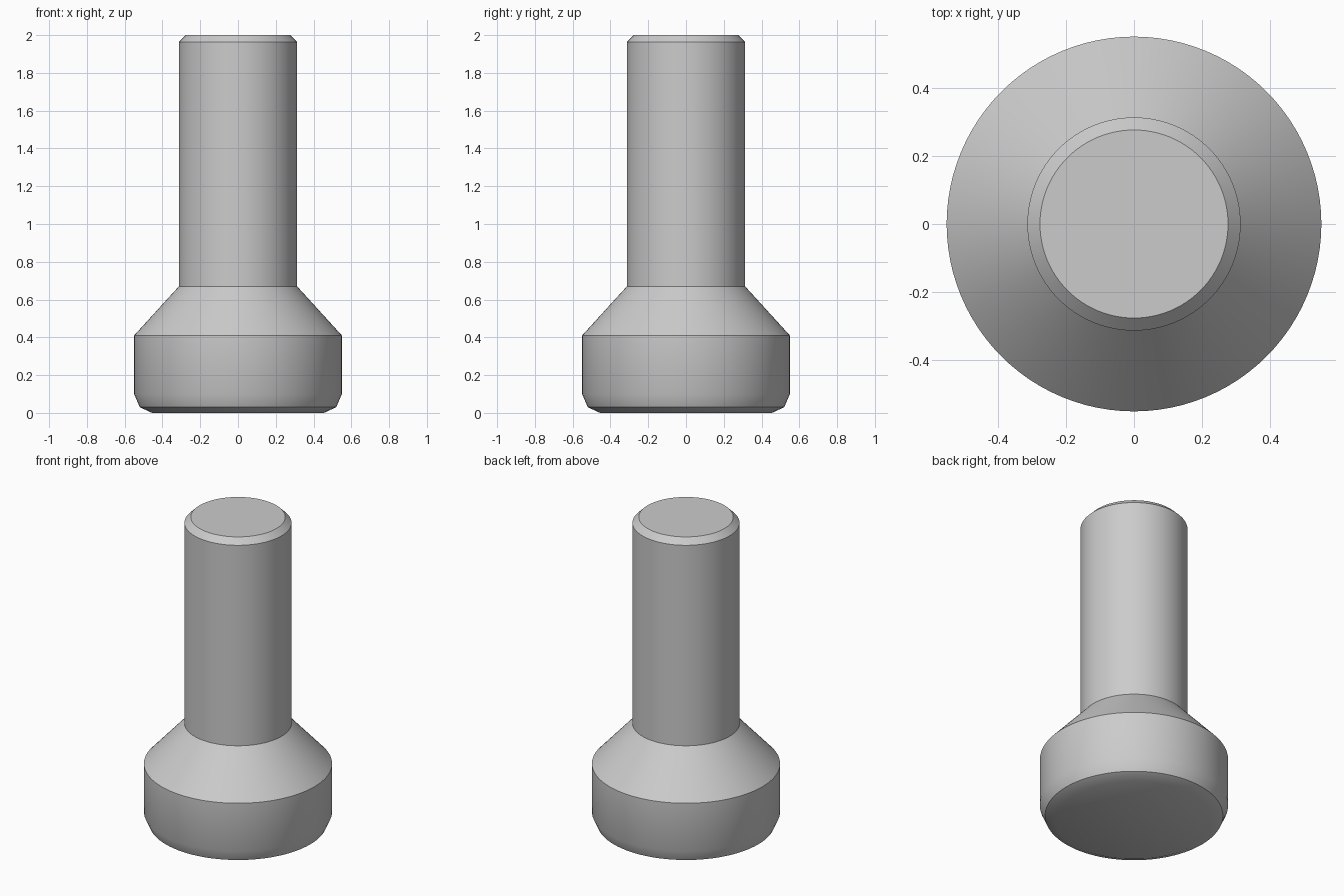
import bpy
import bmesh
from math import cos, sin, tau, radians

cube = bpy.data.objects.get("Cube")
if cube:
    bpy.data.objects.remove(cube, do_unlink=True)

SEGMENTS = 96

# Single grey finish
grey = bpy.data.materials.new("plain_grey")
grey.use_nodes = True
colour = (0.6, 0.6, 0.6, 1)
grey.diffuse_color = colour
grey.node_tree.nodes["Principled BSDF"].inputs["Base Color"].default_value = colour


def lathe(name, profile):
    """Turn a (radius, height) profile round z and cap both ends."""
    bm = bmesh.new()
    rings = [[bm.verts.new((r * cos(tau * i / SEGMENTS), r * sin(tau * i / SEGMENTS), z))
              for i in range(SEGMENTS)] for r, z in profile]
    for low, high in zip(rings, rings[1:]):
        for i in range(SEGMENTS):
            j = (i + 1) % SEGMENTS
            bm.faces.new((low[i], low[j], high[j], high[i]))
    bm.faces.new(rings[0][::-1])
    bm.faces.new(rings[-1])
    mesh = bpy.data.meshes.new(name)
    bm.to_mesh(mesh)
    bm.free()
    mesh.materials.append(grey)
    obj = bpy.data.objects.new(name, mesh)
    bpy.context.collection.objects.link(obj)
    bpy.ops.object.select_all(action="DESELECT")
    obj.select_set(True)
    bpy.context.view_layer.objects.active = obj
    bpy.ops.object.shade_smooth_by_angle(angle=radians(30))
    return obj


# Rounded head, conical shoulder and chamfered shank in one turned solid
lathe("headed_pin", [
    (0.455, 0), (0.52, 0.03), (0.55, 0.10),   # rounded lower rim
    (0.55, 0.41), (0.313, 0.67),              # head wall and shoulder
    (0.313, 1.963), (0.276, 2.0),             # shank and end chamfer
])
